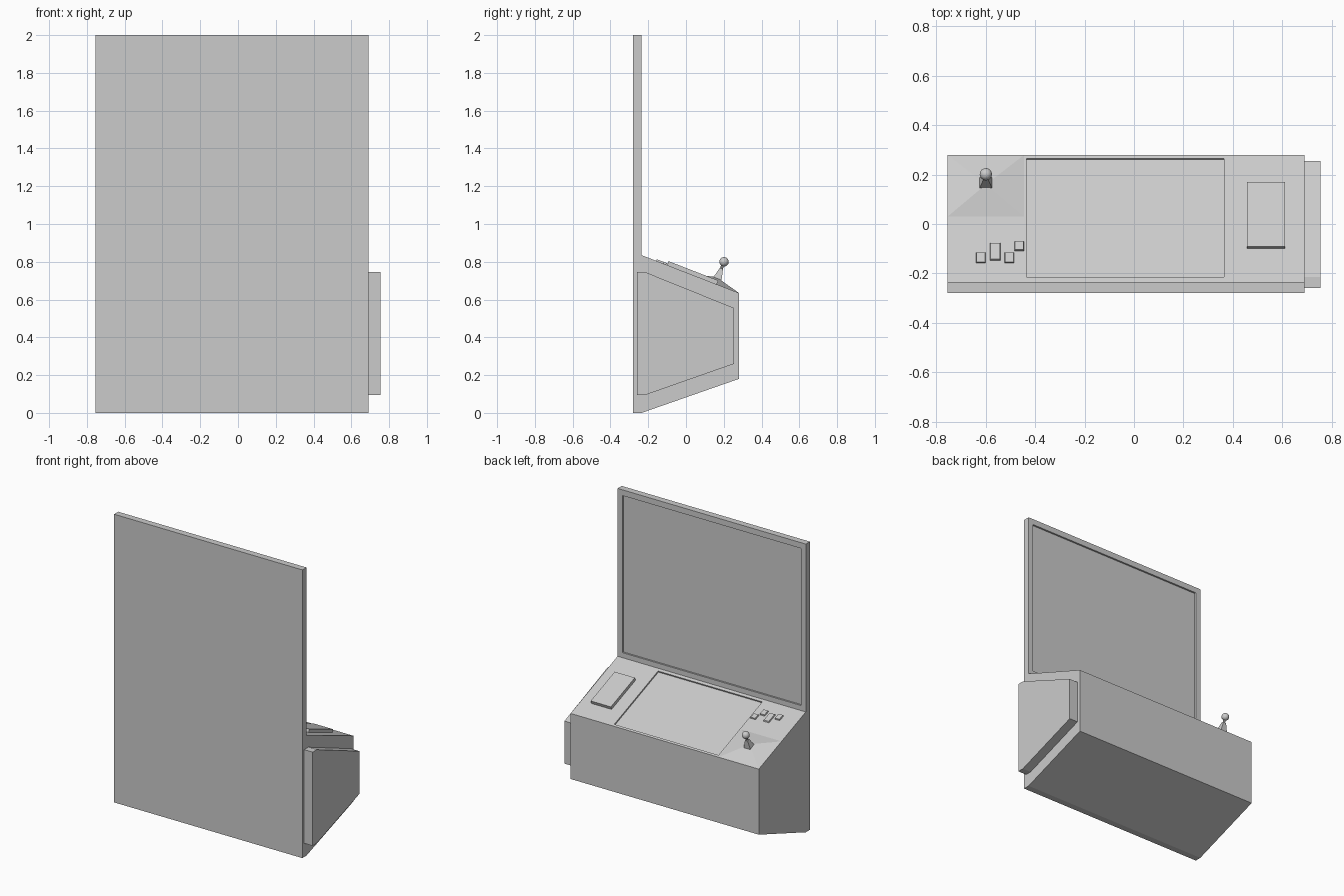
import bpy, bmesh, math
from mathutils import Matrix, Vector

if "Cube" in bpy.data.objects:
    bpy.data.objects.remove(bpy.data.objects["Cube"])

TILT = math.atan2(0.2, 0.515)          # slope of the control deck


def deck_z(y):
    return 0.835 - (y + 0.235) * math.tan(TILT)


def deck_matrix(x, y):
    # local z is the deck normal, local y runs down the slope
    return Matrix.Translation((x, y, deck_z(y))) @ Matrix.Rotation(-TILT, 4, 'X')


def finish(name, bm):
    bmesh.ops.recalc_face_normals(bm, faces=bm.faces)
    me = bpy.data.meshes.new(name)
    bm.to_mesh(me)
    bm.free()
    ob = bpy.data.objects.new(name, me)
    bpy.context.collection.objects.link(ob)
    return ob


def extrude_profile(name, pts, x0, x1):
    bm = bmesh.new()
    face = bm.faces.new([bm.verts.new((x0, y, z)) for y, z in pts])
    ext = bmesh.ops.extrude_face_region(bm, geom=[face])
    moved = [v for v in ext['geom'] if isinstance(v, bmesh.types.BMVert)]
    bmesh.ops.translate(bm, verts=moved, vec=(x1 - x0, 0, 0))
    return finish(name, bm)


def block(name, size, mat, taper=1.0):
    # box with its centre at mat; taper shrinks the top face
    bm = bmesh.new()
    bmesh.ops.create_cube(bm, size=1)
    for v in bm.verts:
        k = taper if v.co.z > 0 else 1
        v.co = Vector((v.co.x * size[0] * k, v.co.y * size[1] * k, v.co.z * size[2]))
    bm.transform(mat)
    return finish(name, bm)


def deck_block(name, x0, x1, y0, y1, low, high, taper=1.0):
    mat = deck_matrix((x0 + x1) / 2, (y0 + y1) / 2)
    mat = mat @ Matrix.Translation((0, 0, (low + high) / 2))
    return block(name, (x1 - x0, (y1 - y0) / math.cos(TILT), high - low), mat, taper)


def cut(target, cutter):
    cutter.hide_render = True
    mod = target.modifiers.new("recess", 'BOOLEAN')
    mod.operation, mod.solver, mod.object = 'DIFFERENCE', 'EXACT', cutter
    bpy.context.view_layer.objects.active = target
    bpy.ops.object.modifier_apply(modifier=mod.name)
    bpy.data.objects.remove(cutter)


# console body with tall back panel
body = extrude_profile("console_body", [
    (-0.28, 0), (-0.235, 0), (0.28, 0.18), (0.28, 0.635),
    (-0.235, 0.835), (-0.235, 2), (-0.28, 2)], -0.755, 0.69)

# recessed upright screen and recessed deck screen
cut(body, block("upright_cutter", (1.37, 0.04, 1.09),
                Matrix.Translation((-0.0325, -0.227, 1.415))))
cut(body, deck_block("deck_cutter", -0.435, 0.365, -0.215, 0.265, -0.01, 0.03))

# side housing
extrude_profile("side_housing", [
    (-0.26, 0.095), (-0.215, 0.095), (0.255, 0.26), (0.255, 0.555),
    (-0.215, 0.745), (-0.26, 0.745)], 0.69, 0.755)

# raised pad and small switches on the deck
deck_block("deck_pad", 0.457, 0.612, -0.1, 0.163, -0.005, 0.022)
switches = [(-0.64, -0.6, -0.16, -0.115), (-0.585, -0.54, -0.15, -0.075),
            (-0.525, -0.485, -0.16, -0.115), (-0.485, -0.445, -0.11, -0.07)]
for i, (x0, x1, y0, y1) in enumerate(switches):
    deck_block(f"switch_{i + 1}", x0, x1, y0, y1, -0.004, 0.009, 0.85)

# low pyramid mound under the joystick
bm = bmesh.new()
base = [bm.verts.new((x, y, deck_z(y))) for x, y in
        ((-0.755, 0.03), (-0.445, 0.03), (-0.445, 0.28), (-0.755, 0.28))]
apex = bm.verts.new((-0.6, 0.16, 0.72))
bm.faces.new(base)
for i in range(4):
    bm.faces.new((base[i], base[(i + 1) % 4], apex))
finish("joystick_mound", bm)

# joystick: tapered boot, rod and ball, all along the deck normal
stick = deck_matrix(-0.6, 0.156)
block("joystick_boot", (0.06, 0.055, 0.075),
      stick @ Matrix.Translation((0, 0, 0.0475)), 0.35)
bm = bmesh.new()
bmesh.ops.create_cone(bm, cap_ends=True, segments=8, radius1=0.008, radius2=0.008,
                      depth=0.04, matrix=stick @ Matrix.Translation((0, 0, 0.1)))
finish("joystick_rod", bm)
bm = bmesh.new()
bmesh.ops.create_uvsphere(bm, u_segments=16, v_segments=10, radius=0.025,
                          matrix=stick @ Matrix.Translation((0, 0, 0.125)))
for f in bm.faces:
    f.smooth = True
finish("joystick_ball", bm)
